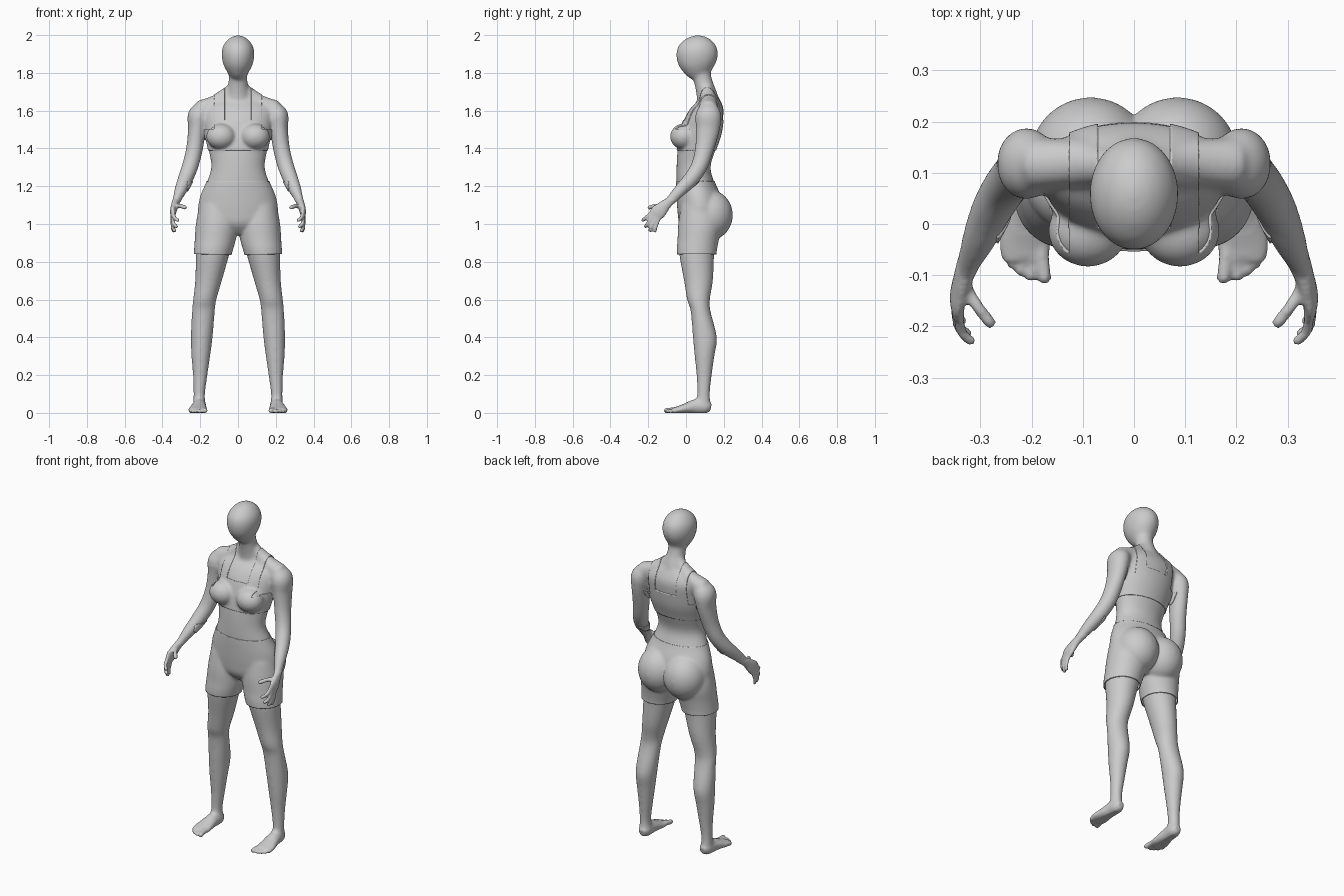
import bpy, bmesh, math
from mathutils import Vector, Matrix

bm = bmesh.new()


def catmull(a, b, c, d, t):
    return [0.5 * (2 * q + (r - p) * t + (2 * p - 5 * q + 4 * r - s) * t * t
                   + (3 * q - p - 3 * r + s) * t ** 3) for p, q, r, s in zip(a, b, c, d)]


def loft(secs, side=1, flat=False, n=32, sub=6):
    """Closed skin through (x, y, z, radius_u, radius_v); flat keeps the rings horizontal."""
    last = len(secs) - 1
    pts = [catmull(secs[max(i - 1, 0)], secs[i], secs[i + 1], secs[min(i + 2, last)], k / sub)
           for i in range(last) for k in range(sub)] + [list(secs[-1])]
    rings = []
    for i, p in enumerate(pts):
        u, v = Vector((1, 0, 0)), Vector((0, 1, 0))
        if not flat:
            t = Vector(pts[min(i + 1, len(pts) - 1)][:3]) - Vector(pts[max(i - 1, 0)][:3])
            t.normalize()
            u = (u - t * t.x).normalized()
            v = t.cross(u)
        ring = []
        for k in range(n):
            a = 2 * math.pi * k / n
            co = Vector(p[:3]) + u * p[3] * math.cos(a) + v * p[4] * math.sin(a)
            ring.append(bm.verts.new((co.x * side, co.y, co.z)))
        rings.append(ring)
    for r0, r1 in zip(rings, rings[1:]):
        for k in range(n):
            bm.faces.new((r0[k], r0[(k + 1) % n], r1[(k + 1) % n], r1[k]))
    bm.faces.new(rings[0])
    bm.faces.new(rings[-1])


def ball(c, r, side=1):
    m = Matrix.Translation((c[0] * side, c[1], c[2])) @ Matrix.Diagonal((*r, 1))
    bmesh.ops.create_uvsphere(bm, u_segments=32, v_segments=20, radius=1, matrix=m)


def digit(points, r, side):
    loft([(*p, r, r) for p in points], side, n=14)
    ball(points[-1], (r, r, r), side)


# Torso
loft([(0, .07, .95, .08, .05), (0, .065, 1.0, .16, .09), (0, .075, 1.06, .203, .112),
      (0, .068, 1.14, .197, .113), (0, .05, 1.22, .166, .10), (0, .04, 1.30, .142, .09),
      (0, .055, 1.39, .155, .10), (0, .075, 1.47, .172, .107), (0, .092, 1.55, .182, .103),
      (0, .11, 1.61, .185, .088), (0, .122, 1.65, .14, .062), (0, .12, 1.685, .08, .045)], flat=True, n=48)
# Neck and head
loft([(0, .12, 1.64, .075, .06), (0, .108, 1.70, .06, .055), (0, .09, 1.76, .05, .05),
      (0, .075, 1.83, .05, .05)], flat=True)
loft([(0, .065, 1.765, .025, .035), (0, .06, 1.785, .045, .058), (0, .056, 1.83, .072, .090),
      (0, .058, 1.87, .084, .107), (0, .059, 1.91, .087, .110), (0, .060, 1.945, .078, .099),
      (0, .062, 1.975, .056, .071), (0, .063, 1.992, .031, .04), (0, .063, 1.999, .008, .01)], flat=True)

for s in (1, -1):
    # Bust, buttocks and shoulder slope
    ball((.09, -.014, 1.463), (.074, .066, .064), s)
    ball((.085, .128, 1.05), (.112, .113, .125), s)
    loft([(.03, .11, 1.72, .03, .03), (.07, .115, 1.675, .036, .036), (.12, .12, 1.64, .042, .045),
          (.2, .118, 1.605, .05, .052)], s)
    # Leg
    loft([(.11, .07, 1.10, .088, .09), (.112, .075, 1.0, .103, .108), (.120, .065, .92, .099, .10),
          (.134, .057, .84, .089, .093), (.156, .066, .70, .071, .077), (.176, .066, .60, .062, .061),
          (.183, .077, .54, .061, .053), (.192, .100, .40, .058, .064), (.197, .098, .30, .05, .053),
          (.200, .096, .20, .039, .041), (.205, .093, .10, .031, .034), (.204, .092, .03, .034, .04)],
         s, flat=True)
    # Foot and toes
    loft([(.202, .132, .028, .018, .022), (.203, .105, .033, .034, .037), (.206, .05, .034, .037, .04),
          (.210, .0, .024, .045, .028), (.213, -.04, .016, .051, .02), (.211, -.07, .013, .045, .014)], s)
    for x0, x1, y1, r in ((.180, .175, -.104, .014), (.200, .202, -.103, .0105), (.216, .222, -.093, .01),
                          (.231, .238, -.08, .0095), (.246, .252, -.06, .009)):
        digit([(x0, -.03, r + .003), (x0, -.06, r + .003), (x1, y1, r - .002)], r, s)
    # Arm and palm
    loft([(.165, .115, 1.605, .045, .05), (.206, .118, 1.575, .06, .07), (.217, .115, 1.50, .048, .064),
          (.230, .098, 1.40, .045, .051), (.252, .072, 1.31, .044, .045), (.278, .028, 1.24, .041, .042),
          (.303, -.03, 1.18, .034, .035), (.328, -.088, 1.12, .021, .026), (.336, -.115, 1.095, .019, .032),
          (.344, -.145, 1.065, .016, .041), (.344, -.172, 1.043, .011, .036)], s)
    # Fingers and thumb
    digit([(.342, -.170, 1.07), (.338, -.208, 1.037), (.320, -.228, 1.02)], .0105, s)
    digit([(.346, -.165, 1.055), (.343, -.2, 1.007), (.327, -.213, .987)], .0105, s)
    digit([(.347, -.152, 1.045), (.347, -.182, .989), (.336, -.189, .965)], .0105, s)
    digit([(.346, -.138, 1.04), (.348, -.158, .987), (.342, -.164, .963)], .0095, s)
    digit([(.333, -.115, 1.09), (.308, -.158, 1.096), (.281, -.193, 1.087)], .012, s)

bmesh.ops.recalc_face_normals(bm, faces=bm.faces)
mesh = bpy.data.meshes.new("body")
bm.to_mesh(mesh)
bm.free()
body = bpy.data.objects.new("body", mesh)
bpy.context.collection.objects.link(body)

# Fuse the parts into one skin
mod = body.modifiers.new("fuse", 'REMESH')
mod.mode = 'VOXEL'
mod.voxel_size = .006
dg = bpy.context.evaluated_depsgraph_get()
fused = bpy.data.meshes.new_from_object(body.evaluated_get(dg))
body.modifiers.clear()
body.data = fused

# Soften the joins, sparing fingers and toes, then flatten the soles
bm = bmesh.new()
bm.from_mesh(fused)


def fine(co):
    return (abs(co.x) > .265 and co.z < 1.13) or co.z < .045


def relax(verts, times):
    for _ in range(times):
        bmesh.ops.smooth_vert(bm, verts=verts, factor=.5, use_axis_x=True, use_axis_y=True, use_axis_z=True)


relax(list(bm.verts), 3)
relax([v for v in bm.verts if not fine(v.co)], 18)
for v in bm.verts:
    v.co.z = max(v.co.z, 0)
bm.to_mesh(fused)
bm.free()
fused.shade_smooth()


def garment(name, cuts, keep, offset):
    """Cut a garment out of the body skin and lift it off the surface."""
    g = bmesh.new()
    g.from_mesh(fused)
    bmesh.ops.delete(g, geom=[v for v in g.verts if abs(v.co.x) > .27 or not .8 < v.co.z < 1.75],
                     context='VERTS')
    for axis, d in cuts:
        co, no = Vector(), Vector()
        co[axis], no[axis] = d, 1
        bmesh.ops.bisect_plane(g, geom=g.verts[:] + g.edges[:] + g.faces[:], plane_co=co, plane_no=no)
    bmesh.ops.delete(g, geom=[f for f in g.faces if not keep(f.calc_center_median())], context='FACES')
    g.normal_update()
    moves = [(v, v.normal * offset(v.co.z)) for v in g.verts]
    for v, m in moves:
        v.co += m
    me = bpy.data.meshes.new(name)
    g.to_mesh(me)
    g.free()
    me.shade_smooth()
    ob = bpy.data.objects.new(name, me)
    bpy.context.collection.objects.link(ob)
    rim = ob.modifiers.new("hem", 'SOLIDIFY')
    rim.thickness = .006
    rim.use_rim_only = True


# Shorts
garment("shorts", [(2, .84), (2, 1.225)], lambda c: .84 < c.z < 1.225,
        lambda z: .004 + .008 * (1.225 - z) / .385)

# Cropped top with a square neck and wide straps
garment("crop_top", [(2, 1.39), (2, 1.5), (2, 1.55)] + [(0, s * x) for s in (1, -1) for x in (.07, .125, .178)],
        lambda c: c.z > 1.39 and abs(c.x) < (.178 if c.z < 1.5 else .125)
        and not (abs(c.x) < .07 and c.z > 1.55), lambda z: .005)
